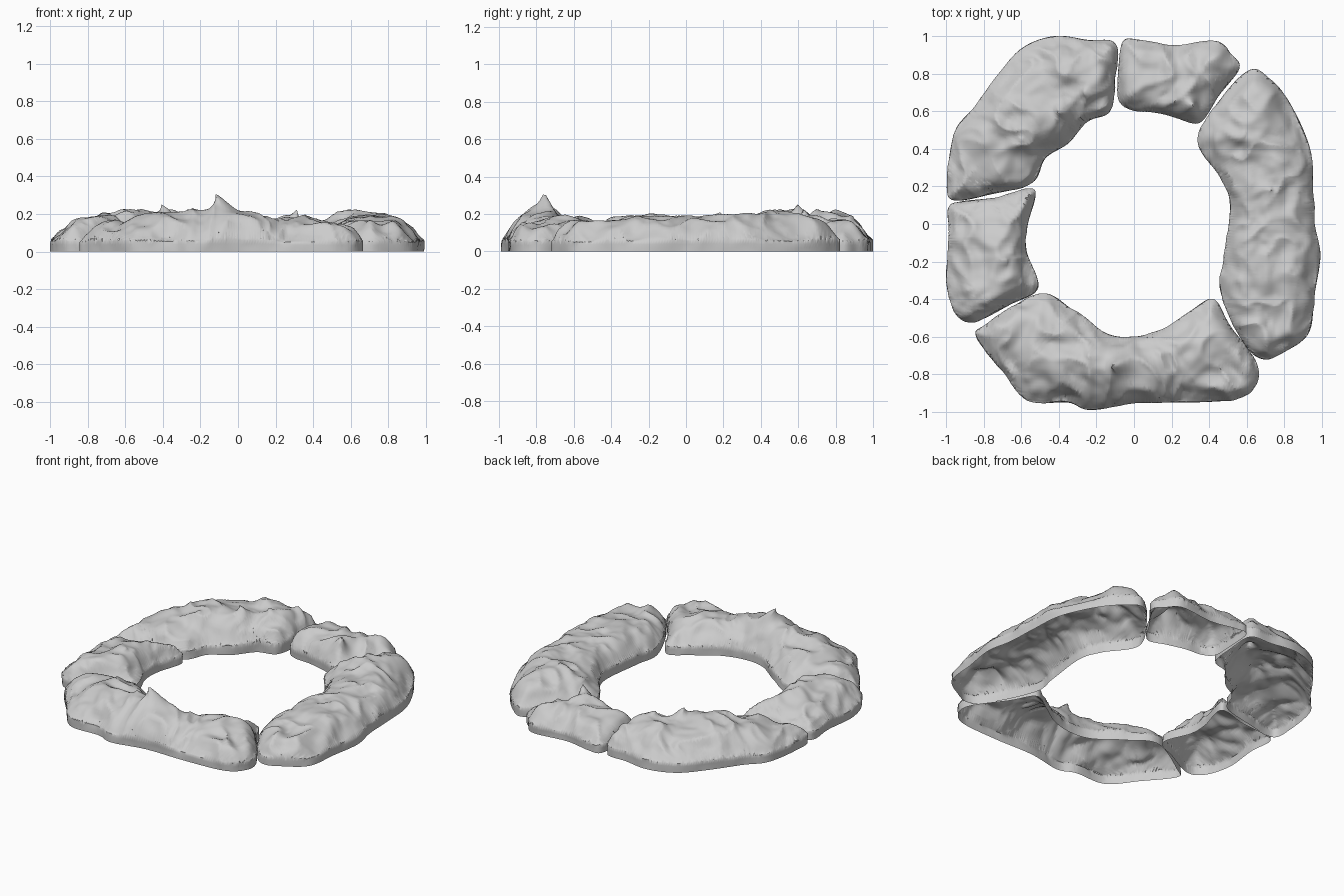
import bpy, bmesh, math
from mathutils import Vector, noise

cube = bpy.data.objects.get("Cube")
if cube:
    bpy.data.objects.remove(cube, do_unlink=True)

stone = bpy.data.materials.new("grey stone")
stone.use_nodes = True
stone.diffuse_color = (0.6, 0.6, 0.6, 1)
stone.node_tree.nodes["Principled BSDF"].inputs["Base Color"].default_value = (0.6, 0.6, 0.6, 1)

GRID = 0.015


def curve_points(points, step, closed):
    """Resample a smooth curve through the points at an even step."""
    pts = [Vector(p) / 100 for p in points]
    n, out = len(pts), []
    get = (lambda i: pts[i % n]) if closed else (lambda i: pts[min(max(i, 0), n - 1)])
    for i in range(n if closed else n - 1):
        a, b, c, d = (get(i + k) for k in (-1, 0, 1, 2))
        count = max(1, round((c - b).length / step))
        for k in range(count):
            t = k / count
            out.append(b + (c - a) * t / 2 + (2 * a - 5 * b + 4 * c - d) * t * t / 2
                       + (3 * b - a - 3 * c + d) * t ** 3 / 2)
    return out if closed else out + [pts[-1]]


def weather(co, seed):
    """Chipped, ridged stone relief at a point."""
    p = co + Vector((seed, 0, 0))
    p += noise.noise_vector(p * 4) * 0.07
    broad = noise.noise(p * 4.5) * 0.035
    ridge = (0.25 - abs(noise.noise(p * 7))) * 0.05
    fine = noise.noise(p * 18) * 0.008
    return broad + ridge + fine


def dome(co, rim, spine):
    """Height of the plain rock: a shoulder at the rim rising to the crest line."""
    to_rim = min((r - co).length for r in rim)
    gaps = [(s.xy - co).length for s in spine]
    weights = [1 / (g * g + 0.001) for g in gaps]
    crest = sum(w * s.z for w, s in zip(weights, spine)) / sum(weights)
    across = to_rim / (to_rim + min(gaps))
    return crest * (0.3 + 0.7 * (1 - (1 - across) ** 2.6))


def rock(name, outline, crest, seed, peaks):
    """Hollow rock shell: a domed top over its ground outline, with side walls."""
    rim = curve_points(outline, 0.014, True)
    spine = curve_points(crest, 0.02, False)
    bm = bmesh.new()
    face = bm.faces.new([bm.verts.new((r.x, r.y, 0)) for r in rim])
    face.normal_update()
    if face.normal.z < 0:
        face.normal_flip()

    # Dice the plan into small cells
    bmesh.ops.triangulate(bm, faces=[face])
    for axis in (0, 1):
        low, high = min(r[axis] for r in rim), max(r[axis] for r in rim)
        normal = Vector((1 - axis, axis, 0))
        for k in range(1, int((high - low) / GRID)):
            bmesh.ops.bisect_plane(bm, geom=bm.verts[:] + bm.edges[:] + bm.faces[:],
                                   plane_co=normal * (low + k * GRID), plane_no=normal,
                                   dist=0.0005)
    for v in bm.verts:
        v.co.z = dome(v.co.xy, rim, spine)

    # Side walls down to the ground, open underneath
    edges = [e for e in bm.edges if e.is_boundary]
    for share in (0.67, 0.5, 0):
        made = bmesh.ops.extrude_edge_only(bm, edges=edges)["geom"]
        edges = [g for g in made if isinstance(g, bmesh.types.BMEdge) and g.is_boundary]
        for v in made:
            if isinstance(v, bmesh.types.BMVert):
                v.co.z *= share
    bmesh.ops.triangulate(bm, faces=[f for f in bm.faces if len(f.verts) > 4])
    bm.normal_update()

    # Relief and sharp leaning spurs, fading out at the ground
    moves = []
    for v in bm.verts:
        fade = min(1, v.co.z / 0.12)
        move = Vector((v.normal.x / 2, v.normal.y / 2, v.normal.z)) * weather(v.co, seed) * fade
        for x, y, height, lean in peaks:
            g = math.exp(-(v.co.xy - Vector((x, y)) / 100).length / 0.045) * fade
            move += Vector((lean * g * g, 0, height * g))
        moves.append(move)
    for v, move in zip(bm.verts, moves):
        v.co += move

    mesh = bpy.data.meshes.new(name)
    bm.to_mesh(mesh)
    bm.free()
    mesh.materials.append(stone)
    obj = bpy.data.objects.new(name, mesh)
    bpy.context.collection.objects.link(obj)
    bpy.ops.object.select_all(action='DESELECT')
    obj.select_set(True)
    bpy.context.view_layer.objects.active = obj
    bpy.ops.object.shade_smooth_by_angle(angle=math.radians(60))


# Ring of five rocks; plan positions in hundredths
rock("back_right_long_rock",
     [(-97, 13), (-99, 28), (-95, 50), (-85, 62), (-72, 80), (-59, 94), (-42, 100), (-25, 98),
      (-10, 96), (-10, 78), (-13, 60), (-25, 55), (-35, 43), (-47, 35), (-54, 22), (-75, 16)],
     [(-78, 27, 15), (-70, 44, 18), (-54, 62, 20), (-38, 74, 21), (-20, 78, 20)], 3,
     [(-38, 60, .06, -.03), (-24, 70, .05, -.03), (-60, 45, .04, 0)])

rock("back_small_rock",
     [(-6, 97), (3, 98), (20, 95), (43, 97), (51, 91), (56, 83), (45, 68), (35, 54),
      (22, 57), (10, 60), (-1, 61), (-8, 66), (-8, 80)],
     [(5, 80, 16), (20, 77, 17), (38, 78, 15)], 11, [(29, 63, .11, .03)])

rock("left_long_rock",
     [(62, 82), (72, 77), (83, 64), (93, 42), (95, 20), (96, 0), (99, -17), (96, -38),
      (93, -58), (80, -68), (69, -72), (59, -64), (46, -36), (48, -18), (51, 10), (46, 25),
      (34, 45), (48, 69)],
     [(62, 66, 15), (62, 48, 20), (70, 25, 20), (73, 0, 18), (73, -30, 19), (73, -54, 15)], 23,
     [(56, 48, .05, .04), (71, 18, .04, .02)])

rock("front_long_rock",
     [(42, -40), (51, -54), (65, -74), (65, -85), (55, -93), (28, -95), (0, -95), (-23, -99),
      (-35, -95), (-56, -94), (-70, -78), (-84, -60), (-78, -53), (-50, -37), (-32, -46),
      (-15, -58), (0, -60), (15, -56), (29, -47)],
     [(51, -79, 13), (46, -66, 16), (30, -70, 18), (5, -76, 19), (-20, -76, 20),
      (-45, -66, 18), (-64, -60, 15)], 37,
     [(-8, -76, .09, -.05), (-22, -70, .04, -.03)])

rock("right_small_rock",
     [(-53, 18), (-57, -2), (-57, -15), (-51, -34), (-66, -43), (-85, -52), (-95, -47),
      (-100, -30), (-98, -8), (-99, 8), (-92, 12), (-73, 14)],
     [(-73, 2, 16), (-74, -15, 18), (-75, -34, 17)], 51, [(-70, -20, .03, .03)])
